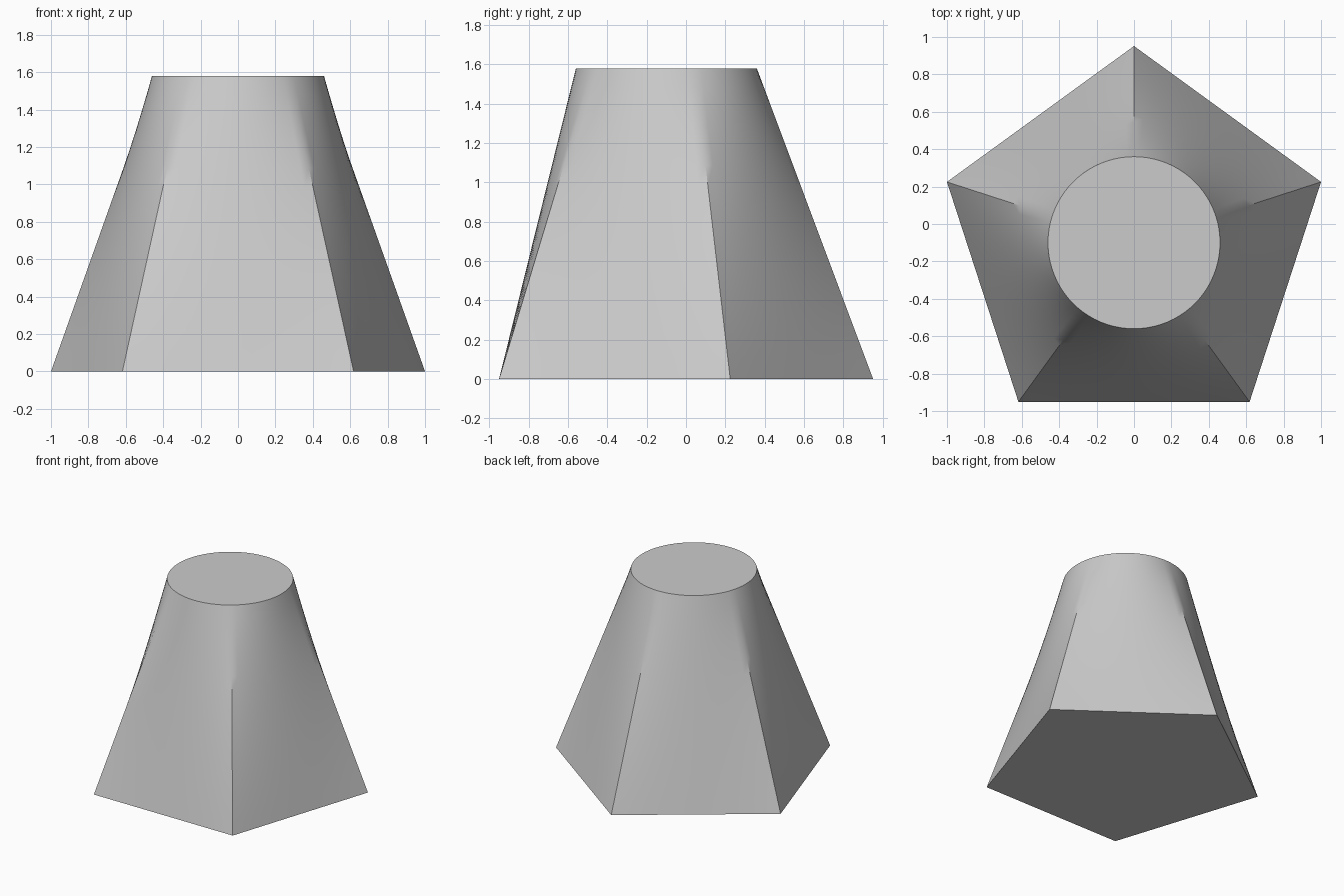
import bpy, bmesh, math
from mathutils import Vector

default = bpy.data.objects.get("Cube")
if default:
    bpy.data.objects.remove(default)

SIDES, SEGS, RINGS, CREASED = 5, 16, 16, 11
HEIGHT, TOP_RADIUS, CENTRE_Y = 1.58, 0.46, -0.10
BASE_RADIUS = 1 / math.sin(math.radians(72))


def polar(radius, turn):
    angle = math.pi / 2 + math.tau * turn
    return Vector((radius * math.cos(angle), radius * math.sin(angle) + CENTRE_Y, 0))


def ring(t):
    """Section at height fraction t, blended from pentagon to circle."""
    points = []
    for side in range(SIDES):
        a, b = polar(BASE_RADIUS, side / SIDES), polar(BASE_RADIUS, (side + 1) / SIDES)
        for i in range(SEGS):
            f = i / SEGS
            p = a.lerp(b, f).lerp(polar(TOP_RADIUS, (side + f) / SIDES), t)
            p.z = HEIGHT * t
            points.append(p)
    return points


# Lofted body
bm = bmesh.new()
rings = [[bm.verts.new(p) for p in ring(r / RINGS)] for r in range(RINGS + 1)]
count = SIDES * SEGS
for low, high in zip(rings, rings[1:]):
    for i in range(count):
        j = (i + 1) % count
        bm.faces.new((low[i], low[j], high[j], high[i])).smooth = True

# Flat caps with sharp rims
for cap in (bm.faces.new(rings[0][::-1]), bm.faces.new(rings[-1])):
    for edge in cap.edges:
        edge.smooth = False

# Corner creases that fade out below the round top
for r in range(CREASED):
    for i in range(0, count, SEGS):
        bm.edges.get((rings[r][i], rings[r + 1][i])).smooth = False

mesh = bpy.data.meshes.new("pentagon_to_round_loft")
bm.to_mesh(mesh)
bm.free()
body = bpy.data.objects.new("pentagon_to_round_loft", mesh)
bpy.context.collection.objects.link(body)

# Plain grey
grey = bpy.data.materials.new("light grey")
grey.use_nodes = True
colour = (0.6, 0.6, 0.6, 1)
grey.diffuse_color = colour
grey.node_tree.nodes["Principled BSDF"].inputs["Base Color"].default_value = colour
mesh.materials.append(grey)
